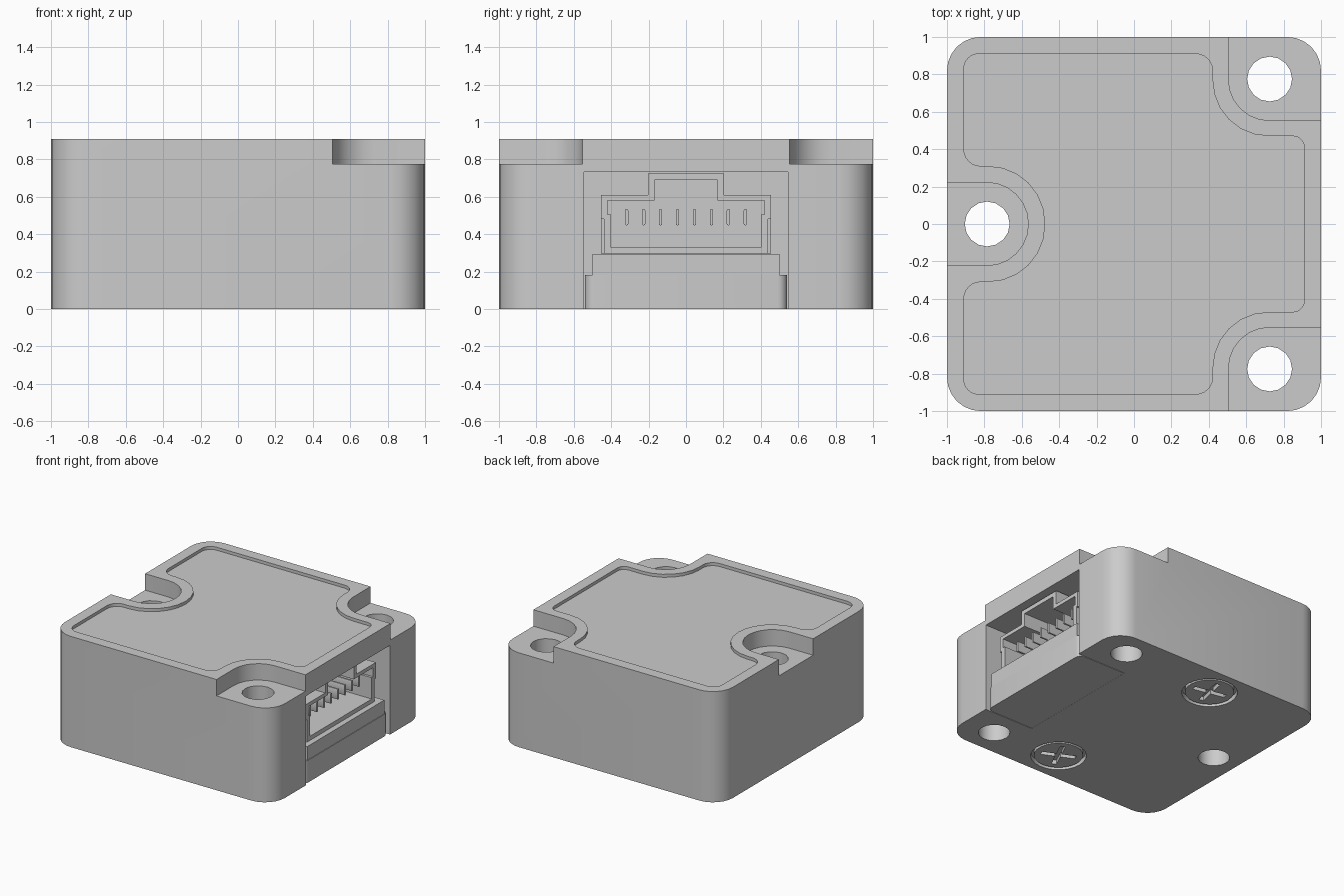
import bpy
import bmesh
from math import radians, tan, cos, sin, pi
from mathutils import Vector, Matrix

default = bpy.data.objects.get("Cube")
if default:
    bpy.data.objects.remove(default, do_unlink=True)

grey = bpy.data.materials.new("plain grey")
grey.use_nodes = True
GREY = (0.6, 0.6, 0.6, 1)
grey.diffuse_color = GREY
grey.node_tree.nodes["Principled BSDF"].inputs["Base Color"].default_value = GREY


def fillet(corners, steps=6):
    """Round each (x, y, radius) corner of a closed outline."""
    out = []
    for i, (x, y, r) in enumerate(corners):
        p = Vector((x, y))
        if r == 0:
            out.append(p)
            continue
        a = (Vector(corners[i - 1][:2]) - p).normalized()
        b = (Vector(corners[(i + 1) % len(corners)][:2]) - p).normalized()
        half = a.angle(b) / 2
        centre = p + (a + b).normalized() * (r / sin(half))
        start = p + a * (r / tan(half)) - centre
        end = p + b * (r / tan(half)) - centre
        turn = -start.angle_signed(end)
        for k in range(steps + 1):
            v = Matrix.Rotation(turn * k / steps, 2) @ start
            if not out or (centre + v - out[-1]).length > 1e-4:
                out.append(centre + v)
    return out


def prism(name, outline, low, high, axis="z"):
    """Extrude a flat outline along z, or along x for (y, z) outlines."""
    bm = bmesh.new()
    place = (lambda p, h: (h, p[0], p[1])) if axis == "x" else (lambda p, h: (p[0], p[1], h))
    face = bm.faces.new([bm.verts.new(place(p, low)) for p in outline])
    top = bmesh.ops.extrude_face_region(bm, geom=[face])["geom"]
    shift = Vector((high - low, 0, 0) if axis == "x" else (0, 0, high - low))
    bmesh.ops.translate(bm, vec=shift, verts=[g for g in top if isinstance(g, bmesh.types.BMVert)])
    bmesh.ops.recalc_face_normals(bm, faces=bm.faces)
    mesh = bpy.data.meshes.new(name)
    bm.to_mesh(mesh)
    bm.free()
    mesh.materials.append(grey)
    obj = bpy.data.objects.new(name, mesh)
    bpy.context.collection.objects.link(obj)
    return obj


def rect(x0, x1, y0, y1):
    return [(x0, y0), (x1, y0), (x1, y1), (x0, y1)]


def circle(x, y, r, n=16):
    return [(x + r * cos(2 * pi * k / n), y + r * sin(2 * pi * k / n)) for k in range(n)]


def activate(obj):
    bpy.ops.object.select_all(action="DESELECT")
    obj.select_set(True)
    bpy.context.view_layer.objects.active = obj


def cut(obj, cutter):
    mod = obj.modifiers.new("cut", "BOOLEAN")
    mod.operation, mod.solver, mod.object = "DIFFERENCE", "EXACT", cutter
    activate(obj)
    bpy.ops.object.modifier_apply(modifier=mod.name)
    bpy.data.objects.remove(cutter, do_unlink=True)


def smooth(obj):
    activate(obj)
    bpy.ops.object.shade_smooth_by_angle(angle=radians(30))


TOP, LEDGE = 0.91, 0.775
HOLES = [(0.725, 0.775), (0.725, -0.775), (-0.785, 0)]
SCREWS = [(-0.13, 0.73, -12), (0.13, -0.73, -25)]

# Housing block with rounded vertical edges
body = prism("housing", fillet([(x, y, 0.18) for x, y in rect(-1, 1, -1, 1)]), 0, TOP)

# Shallow panel recess in the top, following the notches
half = [(-0.91, 0.91, 0.08), (0.42, 0.91, 0.09), (0.42, 0.47, 0.3), (0.91, 0.47, 0.06)]
side = [(-0.475, 0.31, 0.305), (-0.91, 0.31, 0.09)]
flip = lambda pts: [(x, -y, r) for x, y, r in reversed(pts)]
panel = half + flip(half) + flip(side) + side
cut(body, prism("panel_cutter", fillet(panel), TOP - 0.025, 1.1))

# Stepped-down mounting notches and through holes
for s in (1, -1):
    notch = [(0.505, s * 1.2, 0), (0.505, s * 0.553, 0.22), (1.2, s * 0.553, 0), (1.2, s * 1.2, 0)]
    cut(body, prism("notch_cutter", fillet(notch), LEDGE, 1.1))
slot = [(-1.2, -0.222, 0), (-0.565, -0.222, 0.221), (-0.565, 0.222, 0.221), (-1.2, 0.222, 0)]
cut(body, prism("notch_cutter", fillet(slot), LEDGE, 1.1))
for x, y in HOLES:
    cut(body, prism("hole_cutter", circle(x, y, 0.12), -0.1, 1.1))

# Connector pocket, open at the underside
cut(body, prism("pocket_cutter", rect(-0.545, 0.545, -0.1, 0.733), 0.55, 1.1, "x"))

# Screw wells in the underside
for x, y, _ in SCREWS:
    cut(body, prism("well_cutter", circle(x, y, 0.21, 24), -0.1, 0.04))
smooth(body)

# Base tongue closing the lower part of the pocket, in two steps
for name, w, x1, z0, z1 in (("tongue_lower", 0.54, 0.985, 0, 0.182),
                            ("tongue_upper", 0.5, 0.98, 0.182, 0.295)):
    r = 0.05 if z0 == 0 else 0
    smooth(prism(name, fillet([(0.551, -w, 0), (x1, -w, r), (x1, w, r), (0.551, w, 0)]), z0, z1))

# Connector shell with keyed opening
def keyed(points):
    return points + [(-y, z) for y, z in reversed(points)]


shell = prism("connector_shell", keyed([(0.455, 0.296), (0.455, 0.61), (0.202, 0.61), (0.202, 0.725)]),
              0.552, 0.935, "x")
cut(shell, prism("cavity_cutter", keyed([(0.4, 0.33), (0.4, 0.505), (0.42, 0.505), (0.42, 0.58),
                                        (0.168, 0.58), (0.168, 0.69)]), 0.62, 1.1, "x"))
for s in (1, -1):
    cut(shell, prism("slit_cutter", rect(*sorted((s * 0.438, s * 0.47)), 0.28, 0.48), 0.75, 1.1, "x"))

# Row of eight contact pins
for i in range(8):
    y = (i - 3.5) * 0.0907
    pin = prism(f"pin_{i + 1}", fillet([(a, b, 0.008) for a, b in rect(y - 0.009, y + 0.009, 0.447, 0.535)], 2),
                0.6, 0.88, "x")
    smooth(pin)

# Cross-head screws
for i, (x, y, turn) in enumerate(SCREWS):
    head = prism(f"screw_{i + 1}", circle(0, 0, 0.185, 24), 0.005, 0.06)
    arm, w = 0.135, 0.02
    cross = [(w, -arm), (w, -w), (arm, -w), (arm, w), (w, w), (w, arm),
             (-w, arm), (-w, w), (-arm, w), (-arm, -w), (-w, -w), (-w, -arm)]
    cut(head, prism("cross_cutter", cross, -0.1, 0.045))
    head.data.transform(Matrix.Translation((x, y, 0)) @ Matrix.Rotation(radians(turn), 4, "Z"))
    smooth(head)
